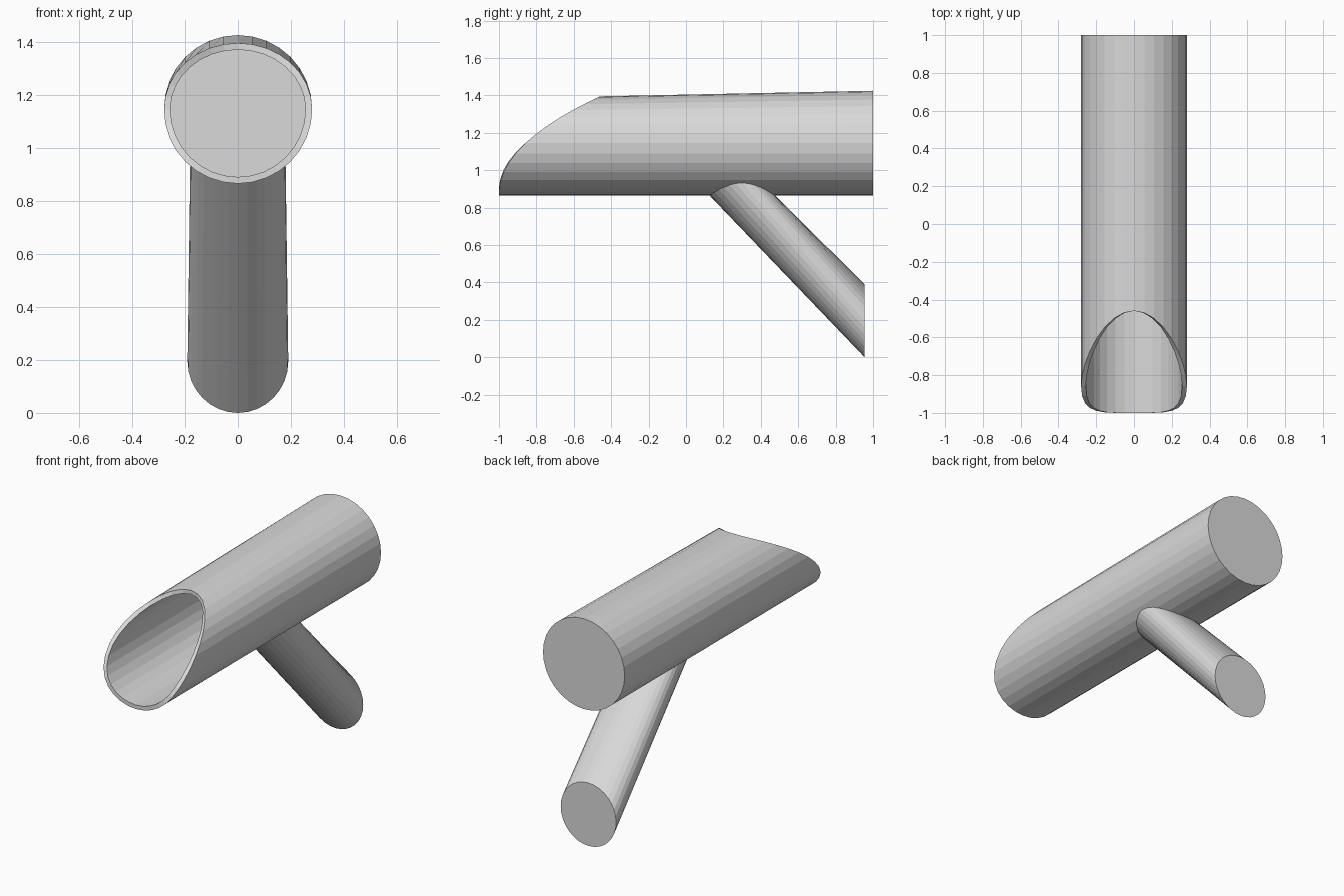
import bpy, bmesh, math

if "Cube" in bpy.data.objects:
    bpy.data.objects.remove(bpy.data.objects["Cube"])

SIDES = 32
ANGLES = [2 * math.pi * i / SIDES for i in range(SIDES)]   # 0 = bottom of the ring
ZC, R = 1.145, 0.28                                        # main tube axis height and radius

grey = bpy.data.materials.new("light grey")
grey.diffuse_color = (0.7, 0.7, 0.7, 1)
grey.use_nodes = True
grey.node_tree.nodes["Principled BSDF"].inputs["Base Color"].default_value = grey.diffuse_color


def loft(name, rings, cap_start, cap_end):
    """Skin a list of equal rings with quads and cap the chosen ends."""
    bm = bmesh.new()
    loops = [[bm.verts.new(p) for p in ring] for ring in rings]
    for a, b in zip(loops, loops[1:]):
        for i in range(SIDES):
            j = (i + 1) % SIDES
            bm.faces.new((a[i], a[j], b[j], b[i]))
    if cap_start:
        bm.faces.new(loops[0])
    if cap_end:
        bm.faces.new(loops[-1])
    bmesh.ops.recalc_face_normals(bm, faces=bm.faces)
    mesh = bpy.data.meshes.new(name)
    bm.to_mesh(mesh)
    bm.free()
    mesh.materials.append(grey)
    obj = bpy.data.objects.new(name, mesh)
    bpy.context.collection.objects.link(obj)
    return obj


def section(rx, low, high, y_of):
    """Ring in x/z whose lower and upper halves have their own heights."""
    ring = []
    for t in ANGLES:
        c = -math.cos(t)
        ring.append((rx * math.sin(t), y_of(t), ZC + c * (high if c > 0 else low)))
    return ring


def scoop(t):
    """Curved slanting cut at the open front end."""
    c = -math.cos(t)
    z = ZC + c * (0.25 if c > 0 else R)
    return -1 + 0.54 * (max(z - 0.865, 0) / 0.53) ** 2.1


# main tube: closed back, outer wall, scooped rim, inner wall, inner end
loft("main_tube", [
    section(R, R, R, lambda t: 1.0),
    section(R, R, 0.25, scoop),
    section(0.255, 0.255, 0.225, scoop),
    section(0.255, 0.255, 0.25, lambda t: 0.97),
], True, True)

# slanted strut: upright foot face at the back, top fitted to the tube's underside
foot = [(0.19 * math.sin(t), 0.955, 0.195 - 0.195 * math.cos(t)) for t in ANGLES]
joint = []
for t in ANGLES:
    x = 0.18 * math.sin(t)
    joint.append((x, 0.295 - 0.175 * math.cos(t), ZC - math.sqrt(R * R - x * x) + 0.006))
loft("strut", [foot, joint], True, False)
